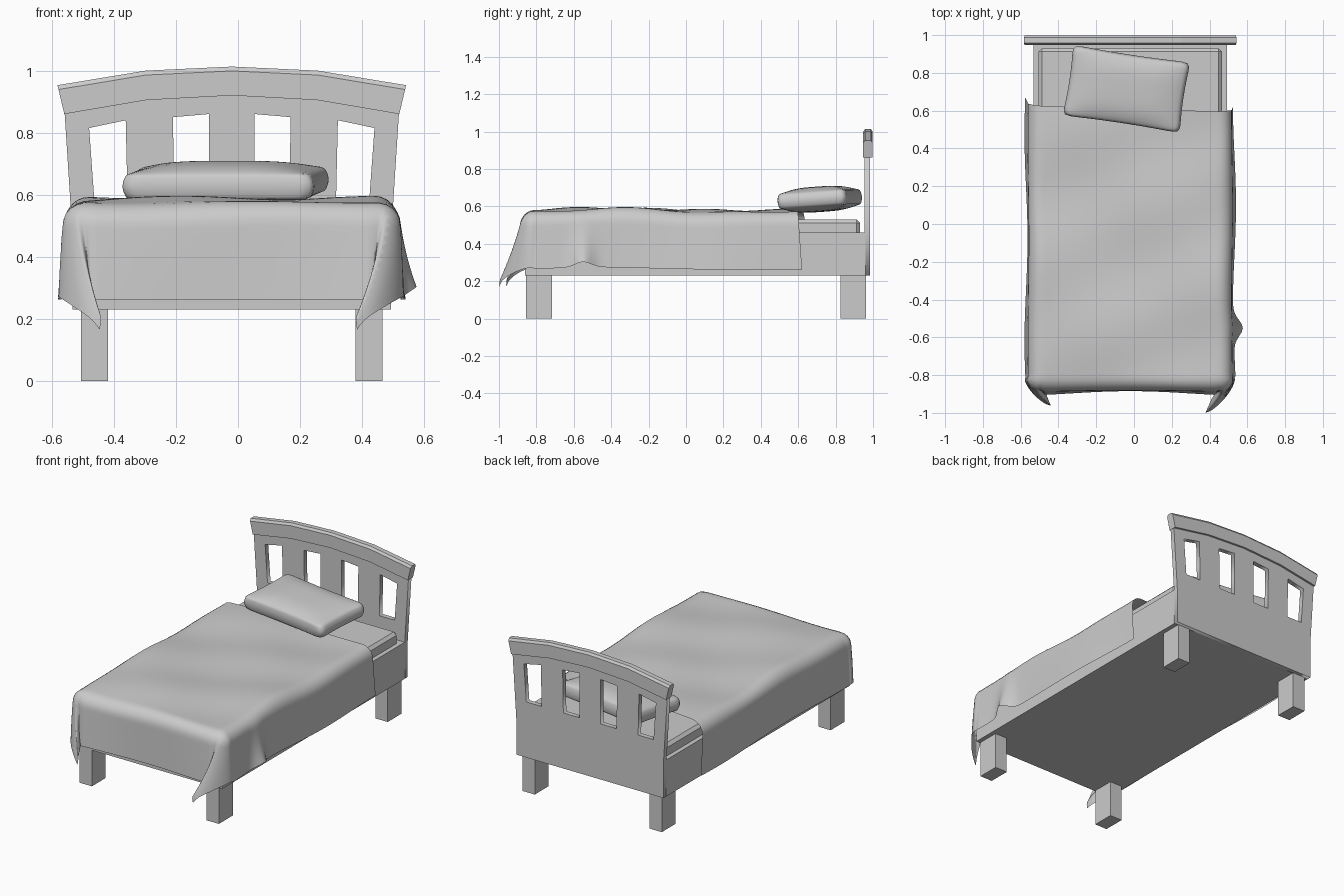
import bpy, bmesh
from math import sin, cos, pi, hypot, atan2, exp, radians
from mathutils import Matrix

if "Cube" in bpy.data.objects:
    bpy.data.objects.remove(bpy.data.objects["Cube"])

CX = -0.02  # centre line of the wooden bed


def add_mesh(name, verts, faces, smooth=False):
    me = bpy.data.meshes.new(name)
    me.from_pydata(verts, [], faces)
    bm = bmesh.new()
    bm.from_mesh(me)
    bmesh.ops.recalc_face_normals(bm, faces=bm.faces)
    bm.to_mesh(me)
    bm.free()
    for p in me.polygons:
        p.use_smooth = smooth
    ob = bpy.data.objects.new(name, me)
    bpy.context.collection.objects.link(ob)
    return ob


def box(name, x0, x1, y0, y1, z0, z1, bevel=0):
    v = [(x, y, z) for x in (x0, x1) for y in (y0, y1) for z in (z0, z1)]
    f = [(0, 1, 3, 2), (4, 6, 7, 5), (0, 4, 5, 1), (2, 3, 7, 6), (0, 2, 6, 4), (1, 5, 7, 3)]
    ob = add_mesh(name, v, f)
    if bevel:
        m = ob.modifiers.new("bevel", "BEVEL")
        m.width, m.segments = bevel, 1
    return ob


# Legs, bed frame and mattress
for side, sx in (("left", -1), ("right", 1)):
    for end, y0 in (("front", -0.855), ("back", 0.825)):
        c = CX + sx * 0.4425
        box(f"{end}_{side}_leg", c - 0.043, c + 0.043, y0, y0 + 0.138, 0, 0.24)
box("bed_frame", CX - 0.513, CX + 0.513, -0.86, 0.96, 0.23, 0.46)
box("mattress", CX - 0.485, CX + 0.485, -0.83, 0.93, 0.44, 0.53, 0.018)

# Headboard panel: filled outline with four windows
outline = [(-0.513, 0.23), (0.513, 0.23), (0.513, 0.46), (0.54, 0.88), (0.275, 0.92),
           (0, 0.94), (-0.275, 0.92), (-0.54, 0.88), (-0.513, 0.46)]
loops = [outline]
for s in (-1, 1):
    loops.append([(s * 0.336, 0.58), (s * 0.342, 0.84), (s * 0.46, 0.815), (s * 0.443, 0.58)])
    loops.append([(s * 0.073, 0.58), (s * 0.073, 0.86), (s * 0.19, 0.85), (s * 0.185, 0.58)])
cu = bpy.data.curves.new("headboard_panel", "CURVE")
cu.dimensions, cu.fill_mode, cu.extrude = "2D", "BOTH", 0.015
for loop in loops:
    sp = cu.splines.new("POLY")
    sp.points.add(len(loop) - 1)
    for p, (x, z) in zip(sp.points, loop):
        p.co = (x, z, 0, 1)
    sp.use_cyclic_u = True
panel = bpy.data.objects.new("headboard_panel", cu)
bpy.context.collection.objects.link(panel)
panel.location = (CX, 0.97, 0)
panel.rotation_euler = (pi / 2, 0, 0)
bpy.context.view_layer.objects.active = panel
panel.select_set(True)
bpy.ops.object.convert(target="MESH")

# Arched cap rail: chamfered section lofted through five stations
low = [(-0.54, 0.86), (-0.275, 0.905), (0, 0.92), (0.275, 0.905), (0.54, 0.86)]
top = [(-0.562, 0.953), (-0.277, 1.0), (0, 1.013), (0.277, 1.0), (0.562, 0.953)]
section = [(0.947, 0), (0.947, 0.85), (0.957, 1), (0.988, 1), (0.998, 0.85), (0.998, 0)]
verts = [(CX + a[0] + (b[0] - a[0]) * w, y, a[1] + (b[1] - a[1]) * w)
         for a, b in zip(low, top) for y, w in section]
n = len(section)
faces = [(i * n + j, i * n + (j + 1) % n, (i + 1) * n + (j + 1) % n, (i + 1) * n + j)
         for i in range(4) for j in range(n)]
faces += [tuple(range(n)), tuple(range(4 * n, 5 * n))]
add_mesh("headboard_cap", verts, faces)

# Blanket: a sheet draped over a rounded edge, its corners folded toward the front
HX, FRONT, R, HANG = 0.465, -0.81, 0.075, 0.355


def drape(d):
    arc = R * pi / 2
    if d < arc:
        return R * sin(d / R), R * (1 - cos(d / R))
    return R + 0.05 * (d - arc), R + d - arc


def blanket_point(s, t):
    sx = 1 if s > 0 else -1
    ds, dt = max(abs(s) - HX, 0), max(FRONT - t, 0)
    d, a = hypot(ds, dt), atan2(dt, ds)
    corner = sin(2 * a) if d else 0
    out, down = drape(d * (1 - 0.1 * corner))
    x = CX + sx * (min(abs(s), HX) + out * (cos(a) if d else 0))
    y = max(t, FRONT) - out * (sin(a) if d else 0)
    hang = min(d / HANG, 1.3)
    fade = max(0, 1 - 2 * hang)
    z = 0.574 + 0.012 * exp(-((t + 0.45) / 0.35) ** 2) - down
    z += fade * (0.007 * sin(7 * s + 6 * t) + 0.005 * sin(11 * t - 5 * s + 1))
    # corner flaps and pouches
    fold = corner * hang ** 1.5
    x -= sx * fold * (0.085 if sx > 0 else 0.07)
    y -= fold * (0.065 if sx > 0 else 0.04)
    if corner:
        x += sx * 0.05 * hang * max(0, sin(4 * a))
        y += 0.02 * hang * sin(6 * a)
    # side waves, one flared fold, and the slanted head edge
    if ds and not dt:
        x += sx * 0.008 * hang * sin(6 * y + sx)
        if sx > 0:
            g = exp(-((y + 0.55) / 0.06) ** 2) * hang ** 2
            x += 0.05 * g
            z += 0.03 * g
    if dt and not ds:
        y += 0.012 * hang * cos(5 * s)
    k = max(0, (t + 0.4) / 1.0)
    y += k * (0.035 * hang - 0.03 * s)
    return x, y, z


NU, NV = 72, 84
smax, tmin, tmax = HX + HANG, FRONT - HANG, 0.61
grid = [blanket_point(-smax + 2 * smax * i / NU, tmin + (tmax - tmin) * j / NV)
        for j in range(NV + 1) for i in range(NU + 1)]
W = NU + 1
quads = [(j * W + i, j * W + i + 1, (j + 1) * W + i + 1, (j + 1) * W + i)
         for j in range(NV) for i in range(NU)]
add_mesh("blanket", grid, quads, smooth=True)

# Pillow: subdivided block, bulged in the middle and pinched at the sides
bm = bmesh.new()
bmesh.ops.create_cube(bm, size=2)
bmesh.ops.subdivide_edges(bm, edges=bm.edges[:], cuts=7, use_grid_fill=True)
for v in bm.verts:
    px, py, pz = v.co
    bulge = (1 - px ** 4) * (1 - py ** 4)
    rim = 1 - 0.05 * pz * pz
    v.co = (0.315 * px * rim * (1 - 0.03 * (1 - py * py)),
            0.19 * py * rim * (1 - 0.04 * (1 - px * px)),
            pz * (0.042 + 0.026 * bulge))
me = bpy.data.meshes.new("pillow")
bm.to_mesh(me)
bm.free()
for p in me.polygons:
    p.use_smooth = True
pillow = bpy.data.objects.new("pillow", me)
bpy.context.collection.objects.link(pillow)
pillow.matrix_world = (Matrix.Translation((-0.04, 0.715, 0.638))
                       @ Matrix.Rotation(radians(-8.6), 4, "Z")
                       @ Matrix.Rotation(radians(4), 4, "X"))
pillow.modifiers.new("smooth", "SUBSURF").levels = 1
